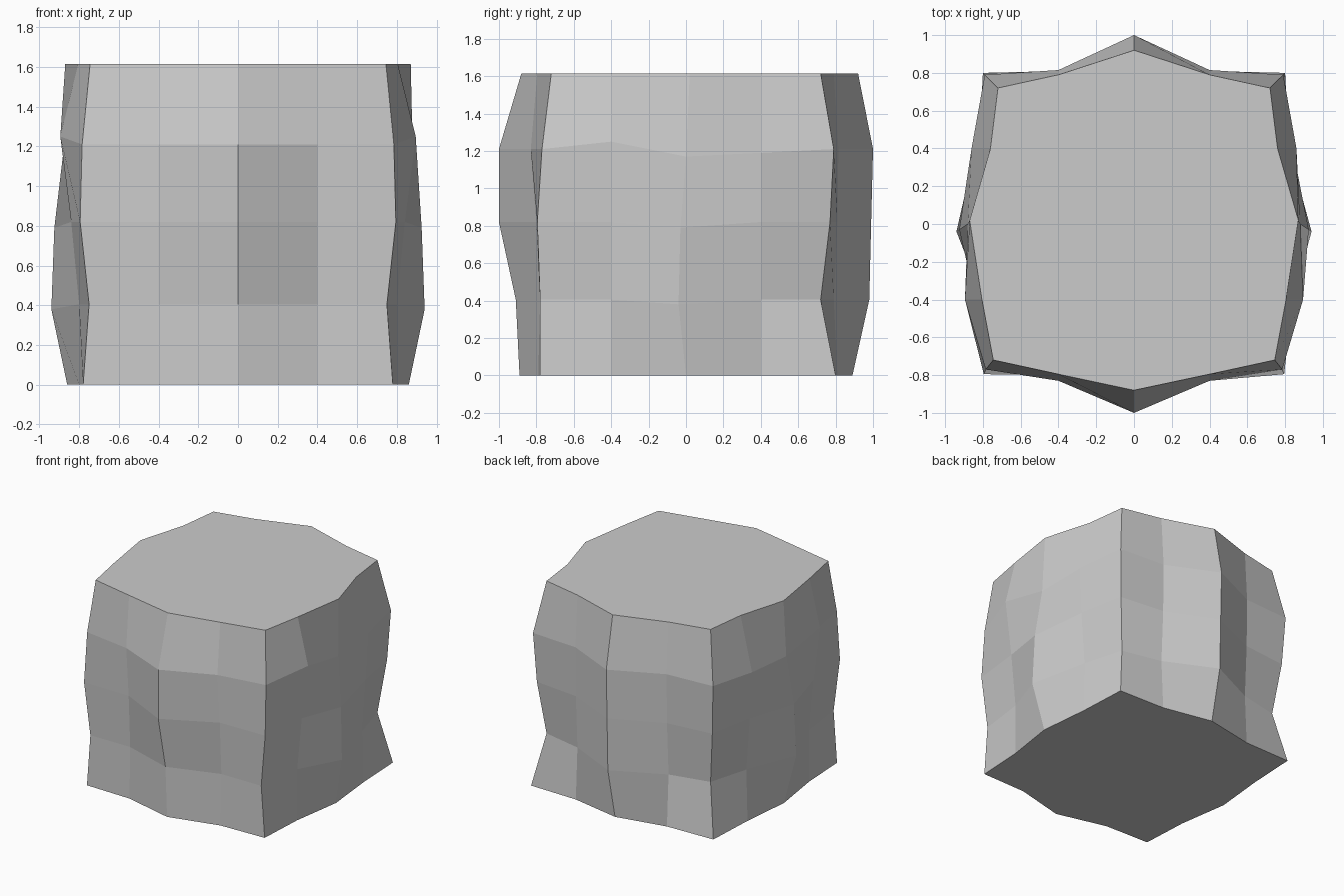
import bpy

cube = bpy.data.objects.get("Cube")
if cube:
    bpy.data.objects.remove(cube, do_unlink=True)

# Stone grey
stone = bpy.data.materials.new("stone_grey")
stone.use_nodes = True
grey = (0.6, 0.6, 0.6, 1)
stone.diffuse_color = grey
stone.node_tree.nodes["Principled BSDF"].inputs["Base Color"].default_value = grey

# One row per level: half-outline from front middle round to back middle
levels = [
    # front mid y, front quarter y, front corner, side front, side mid, side back, back corner, back quarter, back mid
    (-.89, -.79, (.78, -.78), .80, .86, .82, .80, .81, .89),
    (-.91, -.78, (.75, -.78), .80, .94, .81, .72, .79, .98),
    (-1.0, -.80, (.795, -.795), .84, .925, .84, .77, .81, .99),
    (-1.0, -.83, (.785, -.77), .895, .88, .86, .79, .815, 1.0),
    (-.88, -.795, (.745, -.72), .805, .87, .76, .72, .79, .92),
]
heights = [0, .405, .82, 1.21, 1.615]
side_mid_y = [0, -.04, -.03, 0, .02]
side_mid_drop = [0, .025, .03, .04, 0]


def ring(i):
    """Full outline of one level, counter-clockwise from the front middle."""
    fm, fq, corner, sf, sm, sb, bc, bq, bm = levels[i]
    z = heights[i]
    lift = .04 if i == 3 else 0
    half = [(.4, fq, z), (*corner, z), (sf, -.4, z + lift),
            (sm, side_mid_y[i], z - side_mid_drop[i]), (sb, .4, z - lift / 2),
            (bc, bc, z), (.4, bq, z)]
    other = [(-x, y, h) for x, y, h in reversed(half)]
    return [(0, fm, z)] + half + [(0, bm, z)] + other


# Weathered block: stacked rings joined with quads, flat caps
rings = [ring(i) for i in range(len(levels))]
n = len(rings[0])
verts = [v for r in rings for v in r]
faces = [list(reversed(range(n))), [n * (len(rings) - 1) + k for k in range(n)]]
for i in range(len(rings) - 1):
    low, high = i * n, (i + 1) * n
    for k in range(n):
        j = (k + 1) % n
        faces.append([high + k, low + k, low + j, high + j])

mesh = bpy.data.meshes.new("stone_block")
mesh.from_pydata(verts, [], faces)
mesh.materials.append(stone)
mesh.update()
block = bpy.data.objects.new("stone_block", mesh)
bpy.context.collection.objects.link(block)
